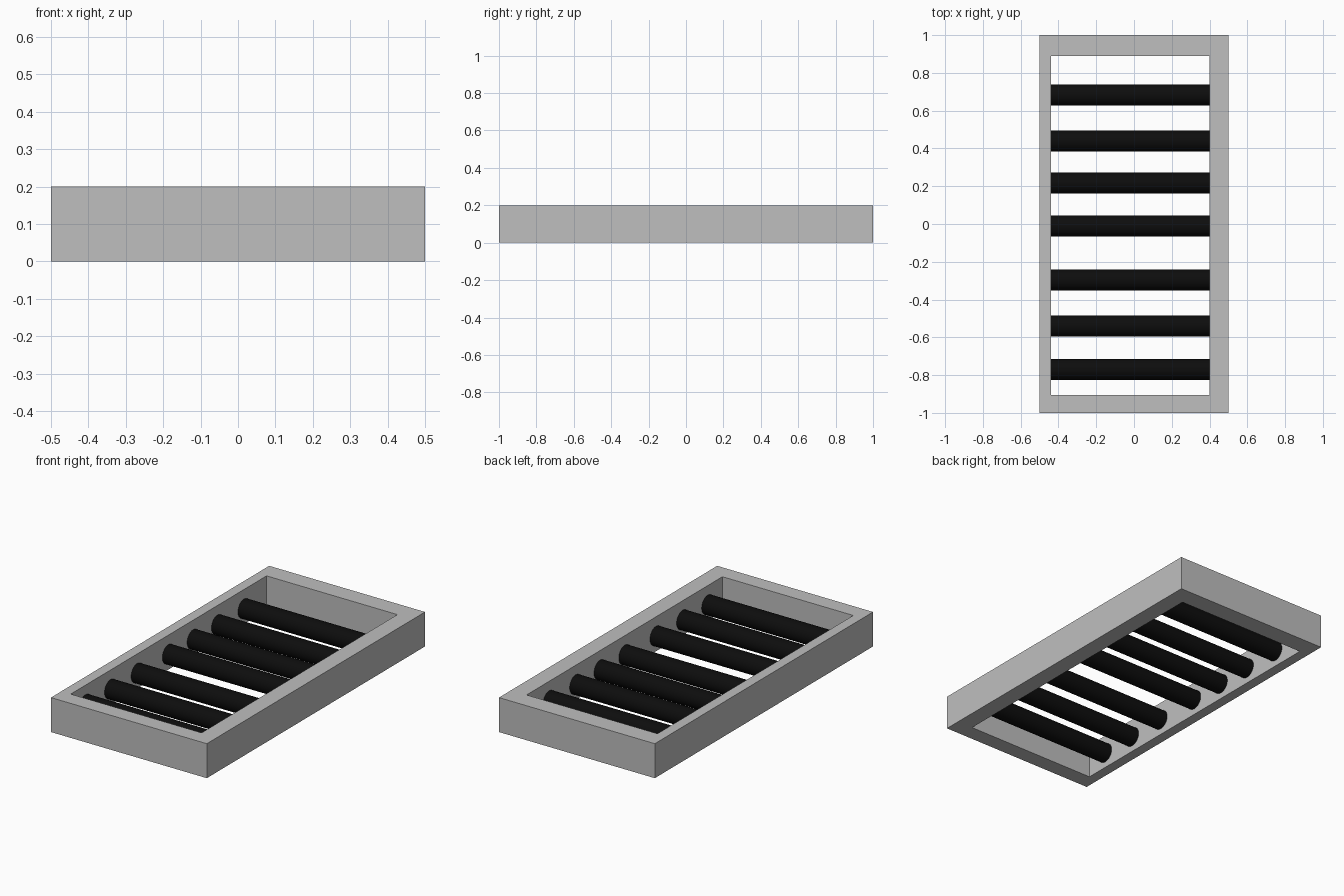
import bpy, bmesh
from math import pi
from mathutils import Matrix

cube = bpy.data.objects.get("Cube")
if cube:
    bpy.data.objects.remove(cube, do_unlink=True)


def material(name, rgb, roughness):
    mat = bpy.data.materials.new(name)
    mat.use_nodes = True
    mat.diffuse_color = (*rgb, 1)
    bsdf = mat.node_tree.nodes["Principled BSDF"]
    bsdf.inputs["Base Color"].default_value = (*rgb, 1)
    bsdf.inputs["Roughness"].default_value = roughness
    return mat


def make_object(name, bm, mat):
    bmesh.ops.recalc_face_normals(bm, faces=bm.faces)
    mesh = bpy.data.meshes.new(name)
    bm.to_mesh(mesh)
    bm.free()
    mesh.materials.append(mat)
    obj = bpy.data.objects.new(name, mesh)
    bpy.context.collection.objects.link(obj)
    return obj


grey = material("light grey", (0.52, 0.52, 0.52), 0.6)
black = material("black rubber", (0.004, 0.004, 0.004), 0.6)

HEIGHT = 0.2
LEFT, RIGHT, FRONT, BACK = 0.40, -0.44, -0.905, 0.89  # opening edges


def rectangle(x0, x1, y0, y1):
    return [(x0, y0), (x1, y0), (x1, y1), (x0, y1)]


# Open frame: four loops (outer/inner, bottom/top) bridged into a closed ring
outer = rectangle(-0.5, 0.5, -1, 1)
inner = rectangle(RIGHT, LEFT, FRONT, BACK)
bm = bmesh.new()
loops = [[bm.verts.new((x, y, z)) for x, y in corners]
         for corners, z in ((outer, 0), (outer, HEIGHT), (inner, HEIGHT), (inner, 0))]
for a, b in zip(loops, loops[1:] + loops[:1]):
    for i in range(4):
        j = (i + 1) % 4
        bm.faces.new((a[i], a[j], b[j], b[i]))
make_object("frame", bm, grey)

# Rollers spanning the opening, ends seated slightly into the side rails
ROLLER_Y = (-0.77, -0.54, -0.296, -0.01, 0.217, 0.44, 0.683)
SEAT = 0.01
for number, y in enumerate(ROLLER_Y, 1):
    bm = bmesh.new()
    bmesh.ops.create_cone(bm, cap_ends=True, segments=48, radius1=0.055, radius2=0.055,
                          depth=LEFT - RIGHT + 2 * SEAT,
                          matrix=Matrix.Rotation(pi / 2, 4, "Y"))
    roller = make_object(f"roller_{number}", bm, black)
    roller.location = ((LEFT + RIGHT) / 2, y, 0.09)
    bpy.ops.object.select_all(action="DESELECT")
    roller.select_set(True)
    bpy.context.view_layer.objects.active = roller
    bpy.ops.object.shade_smooth_by_angle()
